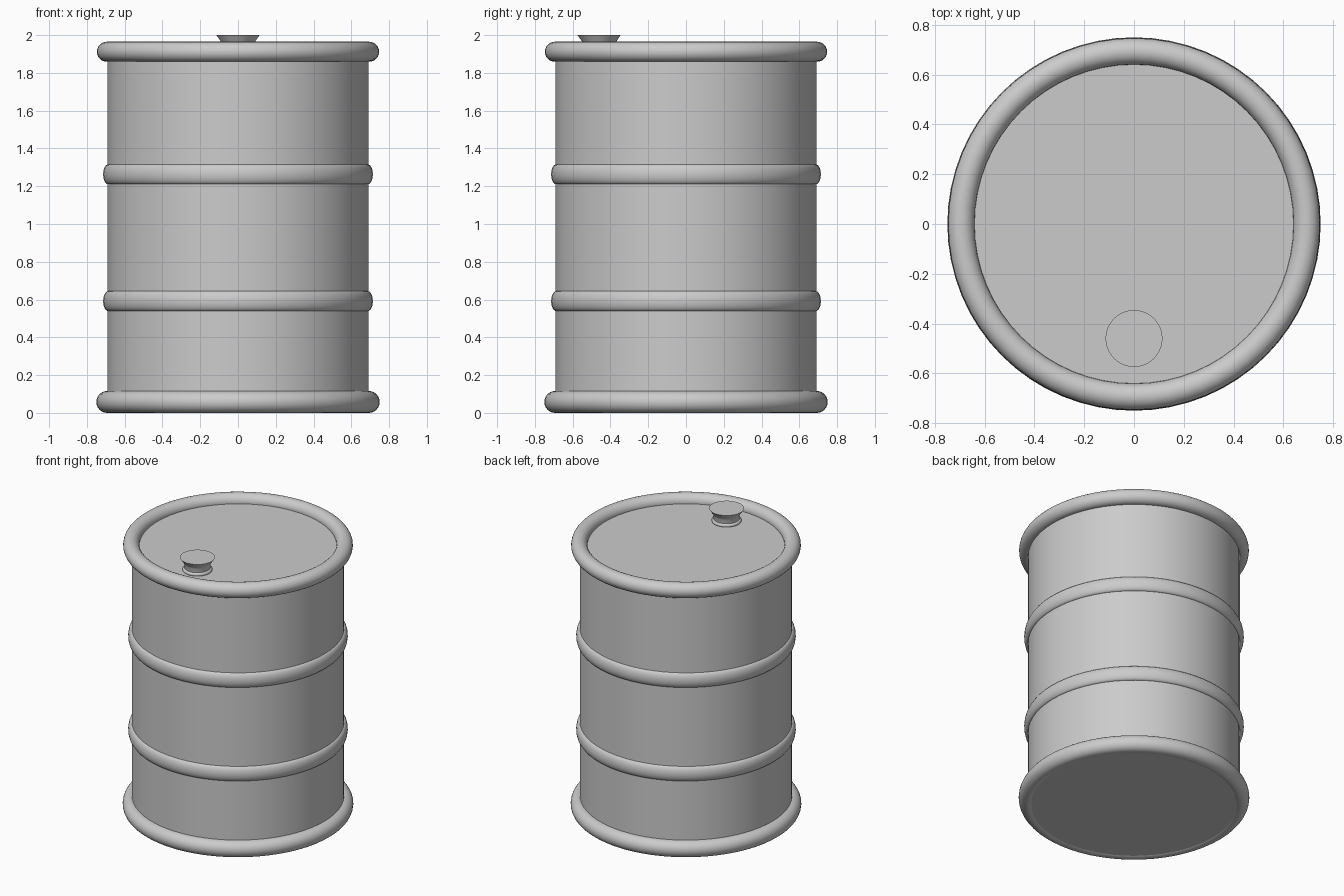
import bpy
import math

SEGMENTS = 64

cube = bpy.data.objects.get("Cube")
if cube:
    bpy.data.objects.remove(cube, do_unlink=True)

# Single plain metal colour
metal = bpy.data.materials.new("grey_metal")
metal.use_nodes = True
grey = (0.6, 0.6, 0.6, 1.0)
metal.diffuse_color = grey
metal.node_tree.nodes["Principled BSDF"].inputs["Base Color"].default_value = grey


def lathe(name, profile, center=(0, 0, 0), closed=False):
    """Spin (radius, z) points, listed from bottom to top on the outside."""
    verts, faces = [], []
    for radius, z in profile:
        for s in range(SEGMENTS):
            a = math.tau * s / SEGMENTS
            verts.append((radius * math.cos(a), radius * math.sin(a), z))
    rows = len(profile)
    for r in range(rows if closed else rows - 1):
        low, high = r * SEGMENTS, (r + 1) % rows * SEGMENTS
        for s in range(SEGMENTS):
            n = (s + 1) % SEGMENTS
            faces.append((low + s, low + n, high + n, high + s))
    if not closed:
        faces.append(tuple(reversed(range(SEGMENTS))))
        top = (rows - 1) * SEGMENTS
        faces.append(tuple(range(top, top + SEGMENTS)))
    mesh = bpy.data.meshes.new(name)
    mesh.from_pydata(verts, [], faces)
    mesh.materials.append(metal)
    obj = bpy.data.objects.new(name, mesh)
    obj.location = center
    bpy.context.collection.objects.link(obj)
    bpy.ops.object.select_all(action="DESELECT")
    obj.select_set(True)
    bpy.context.view_layer.objects.active = obj
    bpy.ops.object.shade_smooth_by_angle(angle=math.radians(35))
    return obj


def ring(name, z, radius, depth, height, center=(0, 0, 0), steps=24):
    """Hoop with an elliptical cross-section."""
    angles = [math.tau * i / steps for i in range(steps)]
    profile = [(radius + depth * math.cos(a), z + height * math.sin(a)) for a in angles]
    return lathe(name, profile, center, closed=True)


# Drum wall with flat lid and base
lathe("drum_body", [(0.69, 0.006), (0.69, 1.907)])

# Rolled rims
ring("bottom_rim", 0.058, 0.693, 0.057, 0.058)
ring("top_rim", 1.912, 0.694, 0.053, 0.053)

# Raised hoops around the wall
for label, z in (("lower", 0.592), ("upper", 1.263)):
    ring(label + "_hoop", z, 0.687, 0.027, 0.053)

# Flared filler cap with a collar on the lid
cap_spot = (0, -0.46, 0)
lathe("filler_cap", [(0.084, 1.9), (0.084, 1.955), (0.092, 1.968), (0.114, 2.0)], cap_spot)
ring("cap_collar", 1.914, 0.084, 0.013, 0.013, cap_spot, steps=12)
